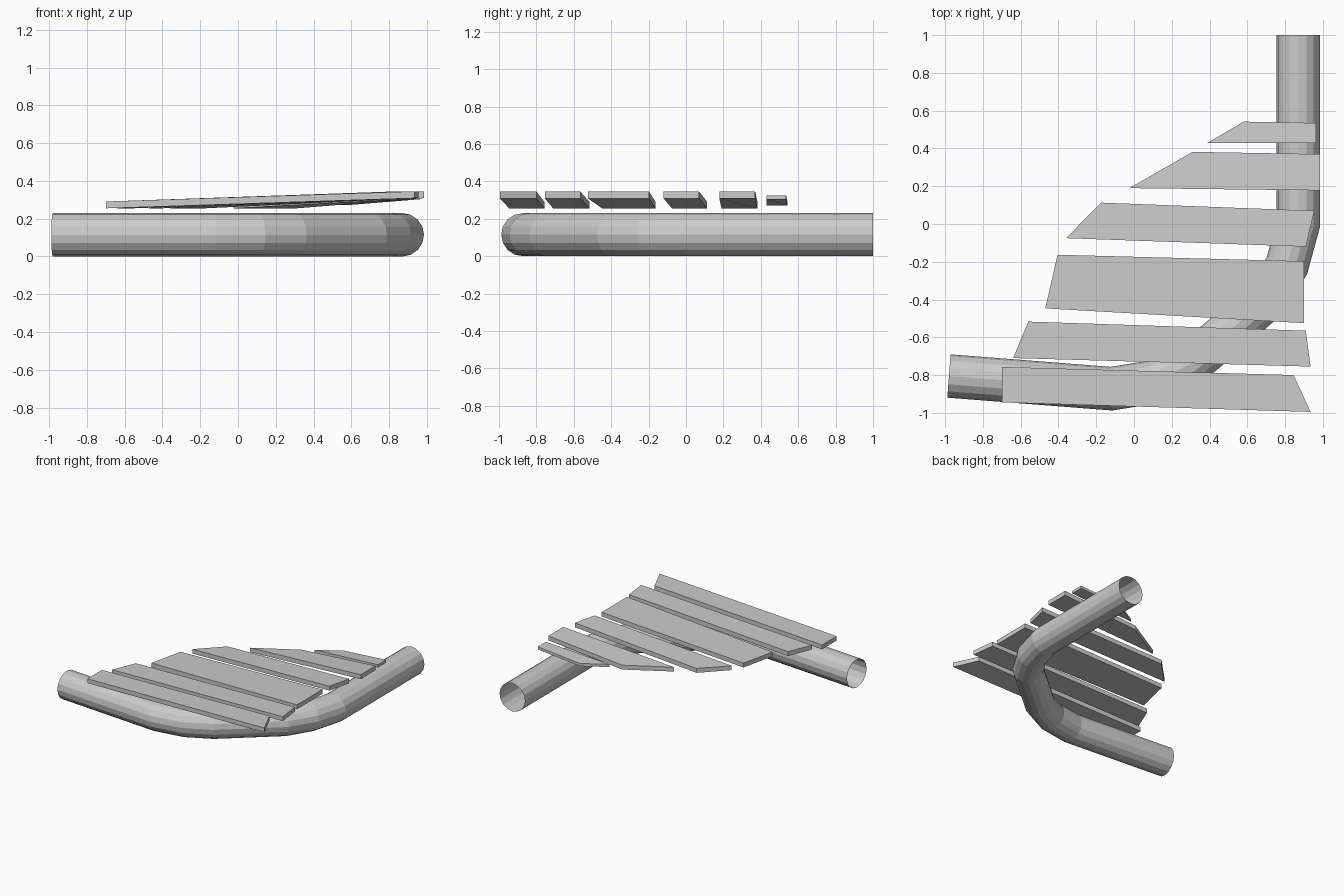
import bpy, bmesh, math
from mathutils import Vector

if "Cube" in bpy.data.objects:
    bpy.data.objects.remove(bpy.data.objects["Cube"])


def add_object(name, bm):
    bmesh.ops.recalc_face_normals(bm, faces=bm.faces)
    mesh = bpy.data.meshes.new(name)
    bm.to_mesh(mesh)
    bm.free()
    obj = bpy.data.objects.new(name, mesh)
    bpy.context.collection.objects.link(obj)
    return obj


def sweep_tube(name, path, radius, sides):
    """Open-ended tube with mitred joints along a level path."""
    bm = bmesh.new()
    pts = [Vector(p) for p in path]
    rings = []
    for i, p in enumerate(pts):
        d_in = (p - pts[i - 1]).normalized() if i else (pts[1] - p).normalized()
        d_out = (pts[i + 1] - p).normalized() if i < len(pts) - 1 else d_in
        t = (d_in + d_out).normalized()
        side = Vector((-t.y, t.x)) / t.dot(d_in)
        ring = []
        for k in range(sides):
            a = 2 * math.pi * k / sides
            q = p + side * radius * math.cos(a)
            ring.append(bm.verts.new((q.x, q.y, radius * (1 + math.sin(a)))))
        rings.append(ring)
    for r0, r1 in zip(rings, rings[1:]):
        for k in range(sides):
            n = (k + 1) % sides
            bm.faces.new((r0[k], r0[n], r1[n], r1[k]))
    return add_object(name, bm)


def slat(name, corners, z_left, z_right, thick):
    """Board from four plan corners: left front, right front, right back, left back."""
    bm = bmesh.new()
    heights = (z_left, z_right, z_right, z_left)
    low = [bm.verts.new((x, y, z)) for (x, y), z in zip(corners, heights)]
    top = [bm.verts.new((x, y, z + thick)) for (x, y), z in zip(corners, heights)]
    bm.faces.new(low[::-1])
    bm.faces.new(top)
    for i in range(4):
        j = (i + 1) % 4
        bm.faces.new((low[i], low[j], top[j], top[i]))
    return add_object(name, bm)


# Bent round rail lying on the ground
sweep_tube("bent_rail",
           [(0.87, 1.0), (0.87, 0.0), (0.81, -0.22), (0.70, -0.40),
            (0.30, -0.74), (0.11, -0.835), (-0.12, -0.872), (-0.98, -0.805)],
           0.115, 16)

# Wooden slats, front to back, rising towards the right
boards = [
    [(-0.70, -0.945), (0.935, -0.995), (0.845, -0.80), (-0.70, -0.757)],
    [(-0.64, -0.71), (0.935, -0.755), (0.91, -0.565), (-0.56, -0.517)],
    [(-0.47, -0.447), (0.90, -0.525), (0.90, -0.197), (-0.405, -0.163)],
    [(-0.36, -0.075), (0.91, -0.12), (0.955, 0.07), (-0.175, 0.113)],
    [(-0.025, 0.19), (0.985, 0.178), (0.985, 0.37), (0.31, 0.382)],
]
for n, c in enumerate(boards, 1):
    slat(f"slat_{n}", c, 0.255, 0.309, 0.036)

# Small thin slat at the back
slat("small_slat", [(0.39, 0.43), (0.965, 0.43), (0.965, 0.535), (0.58, 0.542)],
     0.272, 0.303, 0.022)
